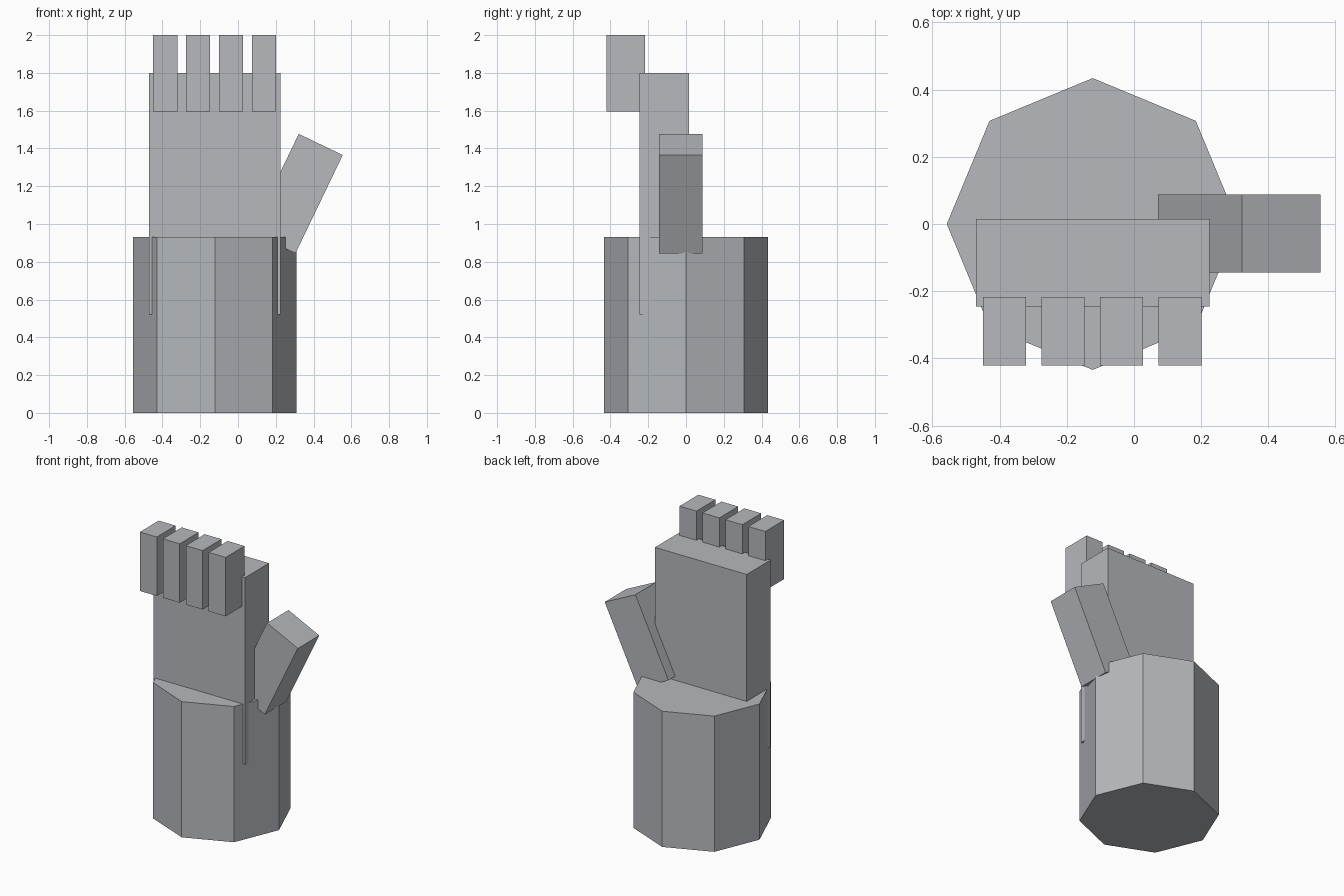
import bpy
from math import radians

if "Cube" in bpy.data.objects:
    bpy.data.objects.remove(bpy.data.objects["Cube"])

# Cool mid-grey used on every part
grey = bpy.data.materials.new("cool_grey")
grey.diffuse_color = (0.465, 0.48, 0.505, 1)
grey.use_nodes = True
grey.node_tree.nodes["Principled BSDF"].inputs["Base Color"].default_value = grey.diffuse_color


def box(name, center, size, tilt=0.0):
    bpy.ops.mesh.primitive_cube_add(size=1, location=center)
    ob = bpy.context.object
    ob.name = name
    ob.scale = size
    bpy.ops.object.transform_apply(location=False, rotation=False, scale=True)
    ob.rotation_euler.y = radians(tilt)
    ob.data.materials.append(grey)
    return ob


# Octagonal wrist cuff
bpy.ops.mesh.primitive_cylinder_add(vertices=8, radius=0.434, depth=0.93,
                                    location=(-0.123, 0, 0.465))
wrist = bpy.context.object
wrist.name = "wrist"
wrist.data.materials.append(grey)

# Palm slab, sunk into the wrist
box("palm", (-0.123, -0.115, 1.16), (0.695, 0.26, 1.28))

# Four fingers in front of the palm's top edge
for i in range(4):
    box(f"finger_{i + 1}", (-0.385 + 0.174 * i, -0.319, 1.798), (0.128, 0.204, 0.404))

# Thumb leaning outwards
box("thumb", (0.313, -0.028, 1.161), (0.2585, 0.232, 0.577), tilt=25.7)
